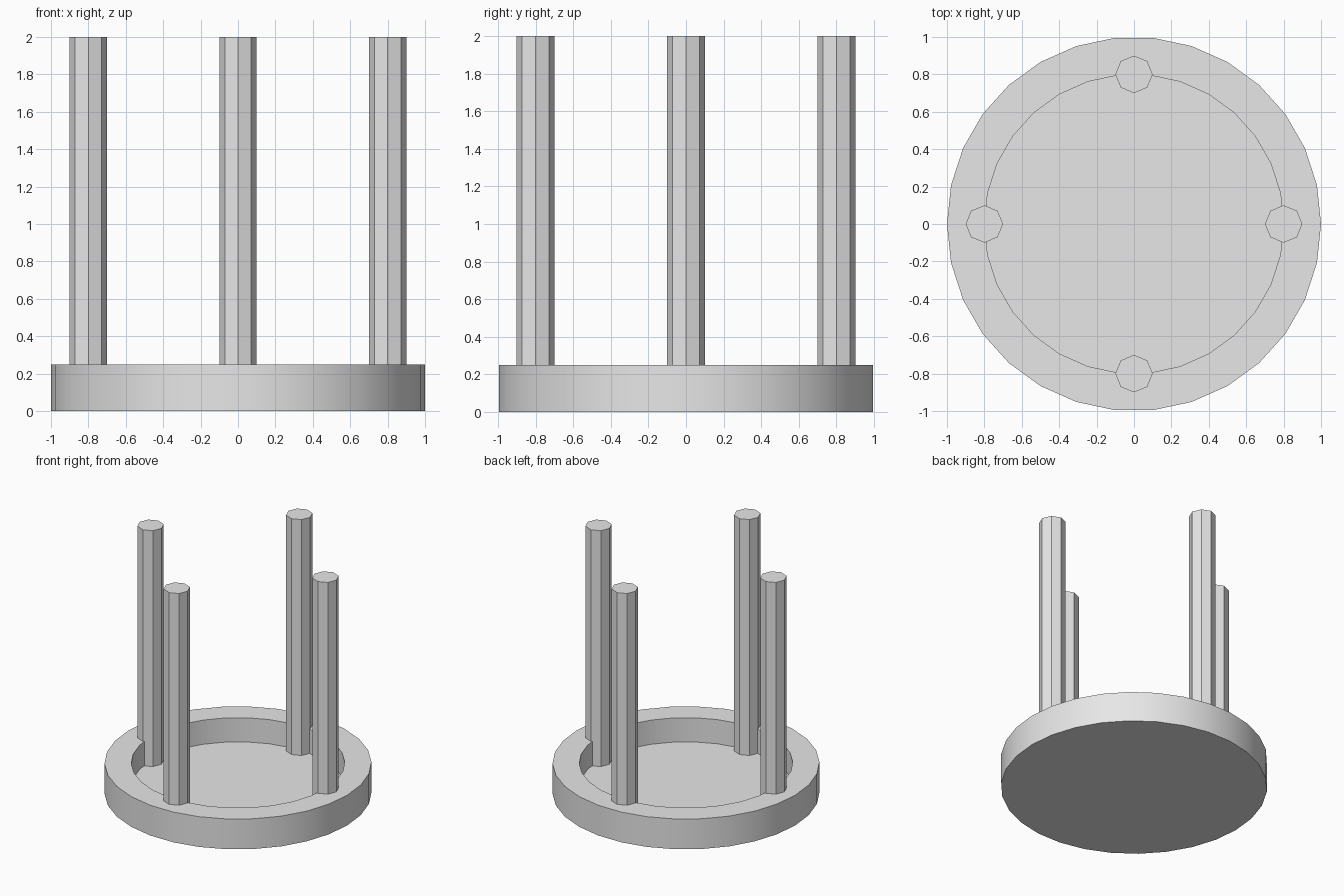
import bpy
import bmesh
from math import cos, sin, radians, tau

cube = bpy.data.objects.get("Cube")
if cube:
    bpy.data.objects.remove(cube, do_unlink=True)

# Single plain grey material
GREY = (0.8, 0.8, 0.8, 1)
grey = bpy.data.materials.new("light grey")
grey.use_nodes = True
grey.diffuse_color = GREY
grey.node_tree.nodes["Principled BSDF"].inputs["Base Color"].default_value = GREY


def lathe(name, profile, sides, location=(0, 0, 0)):
    """Sweep an open (radius, height) profile around z and cap both ends."""
    bm = bmesh.new()
    rings = []
    for r, z in profile:
        angles = [tau * i / sides for i in range(sides)]
        rings.append([bm.verts.new((r * cos(a), r * sin(a), z)) for a in angles])
    for low, high in zip(rings, rings[1:]):
        for i in range(sides):
            j = (i + 1) % sides
            bm.faces.new((low[i], low[j], high[j], high[i]))
    bm.faces.new(rings[0][::-1])
    bm.faces.new(rings[-1])
    mesh = bpy.data.meshes.new(name)
    bm.to_mesh(mesh)
    bm.free()
    mesh.materials.append(grey)
    obj = bpy.data.objects.new(name, mesh)
    obj.location = location
    bpy.context.collection.objects.link(obj)
    bpy.ops.object.select_all(action="DESELECT")
    obj.select_set(True)
    bpy.context.view_layer.objects.active = obj
    bpy.ops.object.shade_smooth_by_angle(angle=radians(30))
    return obj


# Round tray base with a raised rim and sunken floor
FLOOR, RIM, TOP = 0.05, 0.25, 2.0
lathe("tray_base", [(1, 0), (1, RIM), (0.8, RIM), (0.8, FLOOR)], 30)

# Four octagonal posts straddling the inner edge of the rim
for side, x, y in (("left", 1, 0), ("back", 0, 1), ("right", -1, 0), ("front", 0, -1)):
    lathe(side + "_post", [(0.1, FLOOR), (0.1, TOP)], 8, (0.8 * x, 0.8 * y, 0))
